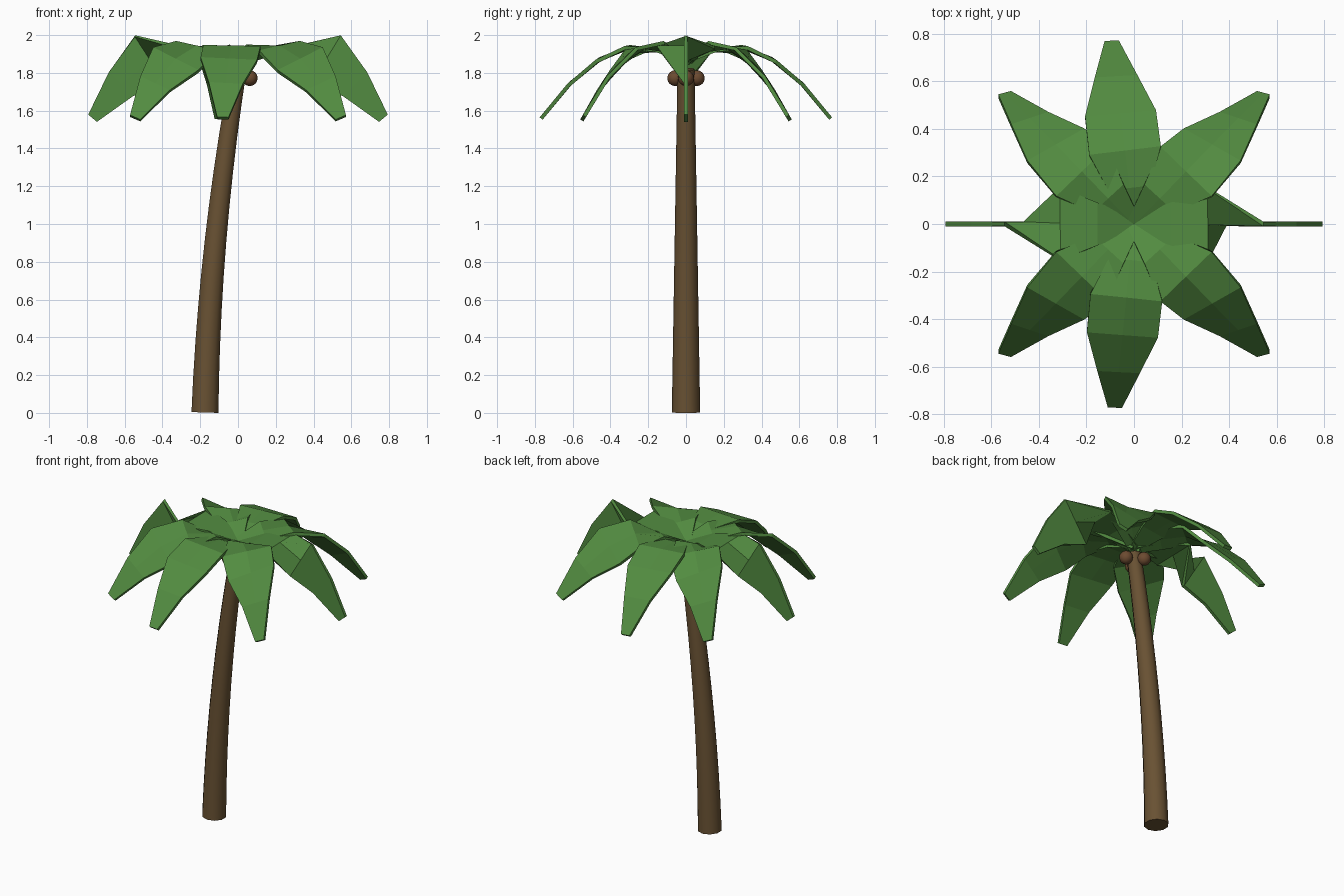
import bpy, bmesh, math
from mathutils import Vector

if "Cube" in bpy.data.objects:
    bpy.data.objects.remove(bpy.data.objects["Cube"])


def material(name, rgb):
    m = bpy.data.materials.new(name)
    m.diffuse_color = (*rgb, 1)
    m.use_nodes = True
    m.node_tree.nodes["Principled BSDF"].inputs["Base Color"].default_value = m.diffuse_color
    return m


GREEN = material("leaf green", (0.085, 0.26, 0.052))
BARK = material("bark brown", (0.14, 0.083, 0.033))
NUT = material("coconut brown", (0.15, 0.07, 0.03))


def finish(name, bm, mat, smooth=False):
    bmesh.ops.recalc_face_normals(bm, faces=bm.faces)
    for f in bm.faces:
        f.smooth = smooth
    me = bpy.data.meshes.new(name)
    bm.to_mesh(me)
    bm.free()
    me.materials.append(mat)
    ob = bpy.data.objects.new(name, me)
    bpy.context.scene.collection.objects.link(ob)
    return ob


# trunk: tapered rings along a gently bowed path
def trunk(sides=10, rings=10):
    bm = bmesh.new()
    loops = []
    for i in range(rings + 1):
        z = 0.005 + 1.815 * i / rings
        slope = 0.03 + 0.075 * z
        centre = Vector((-0.175 + 0.025 * z + 0.04 * z * z, 0, z))
        u = Vector((1, 0, -slope)).normalized()
        r = 0.075 - 0.03 * i / rings
        loop = []
        for k in range(sides):
            a = math.tau * (k + 0.5) / sides
            loop.append(bm.verts.new(centre + r * (u * math.cos(a) + Vector((0, math.sin(a), 0)))))
        loops.append(loop)
    for a, b in zip(loops, loops[1:]):
        for k in range(sides):
            n = (k + 1) % sides
            bm.faces.new((a[k], a[n], b[n], b[k]))
    bm.faces.new(loops[0][::-1])
    bm.faces.new(loops[-1])
    low = min(v.co.z for v in bm.verts)
    for v in bm.verts:
        v.co.z -= low * (1 - v.co.z / 1.82)
    ob = finish("trunk", bm, BARK, True)
    # keep the end caps flat
    for p in ob.data.polygons:
        if len(p.vertices) > 4:
            p.use_smooth = False


trunk()

# palm leaf stations: distance from centre, height, half width
STATIONS = [(0.0, 1.86, 0.035), (0.155, 1.92, 0.09), (0.31, 1.935, 0.152),
            (0.465, 1.868, 0.15), (0.62, 1.74, 0.09), (0.77, 1.56, 0.03)]


# each blade stays as close to the x direction as its path allows,
# so the side leaves twist on edge beyond their crest
def leaf(index, angle):
    d = Vector((math.cos(angle), math.sin(angle), 0))
    pts = [d * r + Vector((0, 0, z)) for r, z, _ in STATIONS]
    bm = bmesh.new()
    rows = []
    for i, p in enumerate(pts):
        t = (pts[min(i + 1, len(pts) - 1)] - pts[max(i - 1, 0)]).normalized()
        if abs(t.x) > 0.9:
            w = Vector((0, 1, 0))
        else:
            w = (Vector((1, 0, 0)) - t * t.x).normalized()
        h = STATIONS[i][2]
        rows.append([bm.verts.new(p + w * h * s) for s in (-1, 0, 1)])
    for a, b in zip(rows, rows[1:]):
        for k in range(2):
            bm.faces.new((a[k], a[k + 1], b[k + 1], b[k]))
    ob = finish(f"leaf_{index}", bm, GREEN)
    sol = ob.modifiers.new("thickness", 'SOLIDIFY')
    sol.thickness = 0.02
    sol.offset = 0


for i, deg in enumerate((0, 45, 97, 135, 180, 225, 264, 315)):
    leaf(i + 1, math.radians(deg))

# three coconuts around the top of the trunk
for i in range(3):
    a = math.tau * i / 3
    bm = bmesh.new()
    bmesh.ops.create_uvsphere(bm, u_segments=12, v_segments=8, radius=0.042)
    bmesh.ops.translate(bm, verts=bm.verts,
                        vec=(0.062 * math.cos(a), 0.066 * math.sin(a), 1.772))
    finish(f"coconut_{i + 1}", bm, NUT, True)
